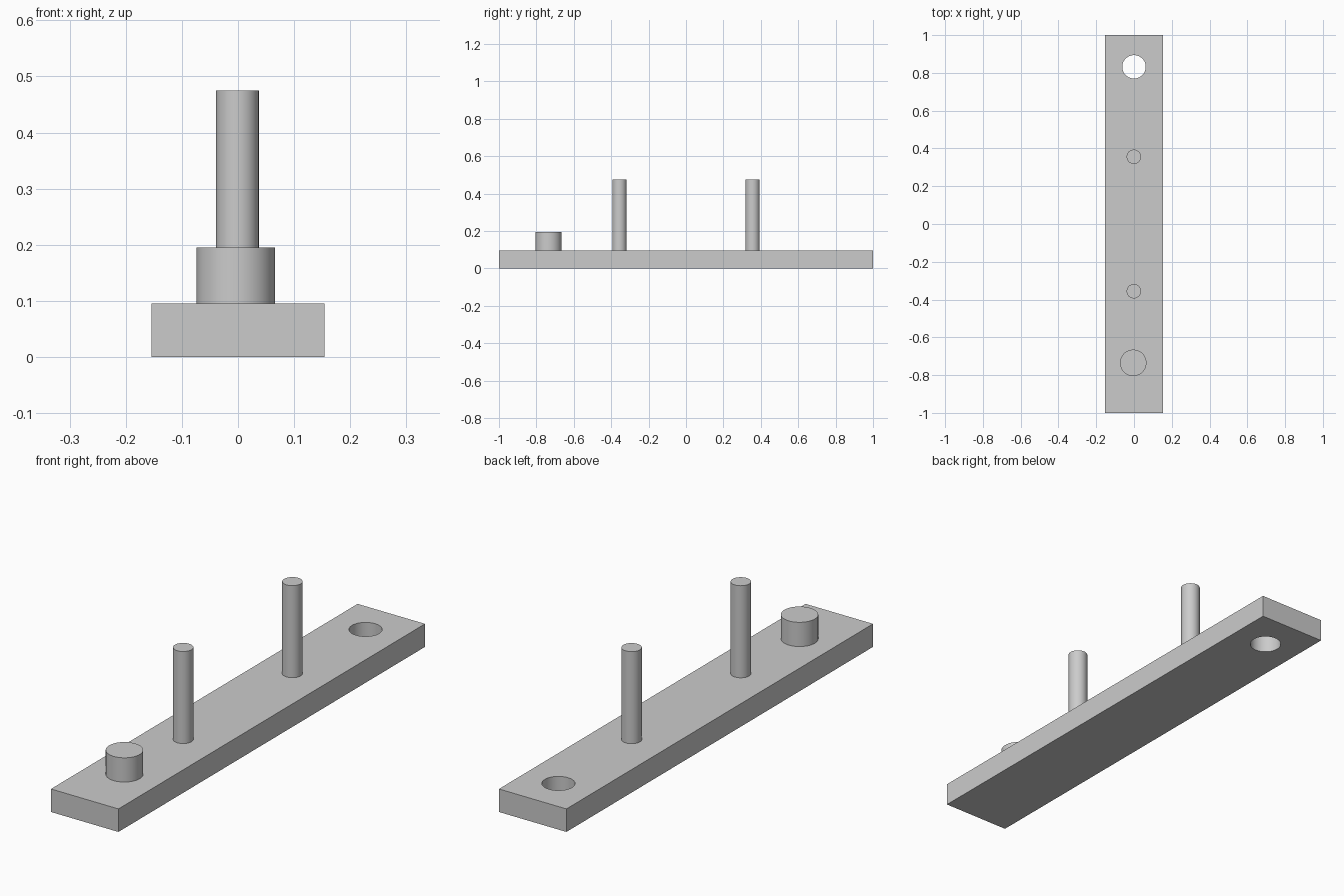
import bpy
import math

cube = bpy.data.objects.get("Cube")
if cube:
    bpy.data.objects.remove(cube, do_unlink=True)

THICK = 0.095

# Single grey finish
grey = bpy.data.materials.new("plain grey")
grey.use_nodes = True
colour = (0.6, 0.6, 0.6, 1)
grey.diffuse_color = colour
grey.node_tree.nodes["Principled BSDF"].inputs["Base Color"].default_value = colour


def cylinder(name, x, y, radius, bottom, top):
    bpy.ops.mesh.primitive_cylinder_add(
        vertices=64, radius=radius, depth=top - bottom,
        location=(x, y, (bottom + top) / 2))
    obj = bpy.context.object
    obj.name = name
    obj.data.materials.append(grey)
    bpy.ops.object.shade_smooth_by_angle(angle=math.radians(30))
    return obj


# Base plate
bpy.ops.mesh.primitive_cube_add(size=1, location=(0, 0, THICK / 2))
plate = bpy.context.object
plate.name = "base_plate"
plate.scale = (0.308, 2, THICK)
bpy.ops.object.transform_apply(location=False, rotation=False, scale=True)
plate.data.materials.append(grey)

# Through hole near the back end
cutter = cylinder("hole_cutter", 0, 0.832, 0.062, -0.05, THICK + 0.05)
cut = plate.modifiers.new("through hole", "BOOLEAN")
cut.operation = "DIFFERENCE"
cut.solver = "EXACT"
cut.object = cutter
bpy.context.view_layer.objects.active = plate
bpy.ops.object.select_all(action="DESELECT")
plate.select_set(True)
bpy.ops.object.modifier_apply(modifier=cut.name)
bpy.data.objects.remove(cutter, do_unlink=True)
bpy.ops.object.shade_smooth_by_angle(angle=math.radians(30))

# Two tall pins and the short front boss
for name, y in (("front_pin", -0.356), ("back_pin", 0.356)):
    cylinder(name, -0.001, y, 0.038, THICK, 0.475)
cylinder("front_boss", -0.004, -0.735, 0.07, THICK, 0.195)
